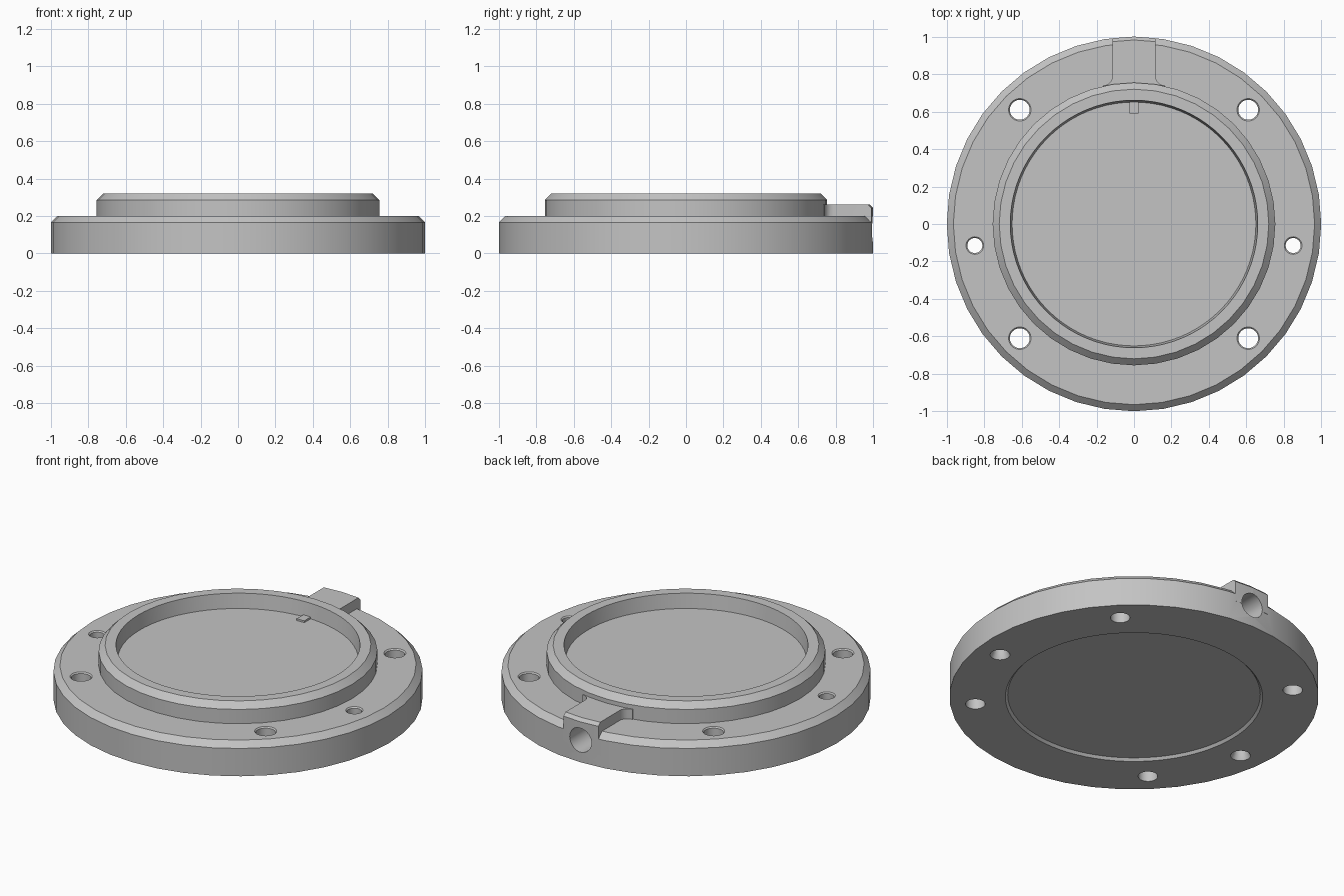
import bpy
import bmesh
from math import cos, sin, pi, radians
from mathutils import Matrix

cube = bpy.data.objects.get("Cube")
if cube:
    bpy.data.objects.remove(cube, do_unlink=True)

grey = bpy.data.materials.new("machined_grey")
grey.use_nodes = True
colour = (0.55, 0.55, 0.55, 1)
grey.diffuse_color = colour
grey.node_tree.nodes["Principled BSDF"].inputs["Base Color"].default_value = colour


def add_object(name, bm):
    """Turn a bmesh into a grey object."""
    bmesh.ops.recalc_face_normals(bm, faces=bm.faces)
    mesh = bpy.data.meshes.new(name)
    bm.to_mesh(mesh)
    bm.free()
    mesh.materials.append(grey)
    obj = bpy.data.objects.new(name, mesh)
    bpy.context.collection.objects.link(obj)
    return obj


def lathe(name, profile, sides, matrix=Matrix()):
    """Solid of revolution from (radius, height) points, capped at both ends."""
    bm = bmesh.new()
    rings = [[bm.verts.new((r * sin(2 * pi * i / sides), r * cos(2 * pi * i / sides), z))
              for i in range(sides)] for r, z in profile]
    for low, high in zip(rings, rings[1:]):
        for i in range(sides):
            j = (i + 1) % sides
            bm.faces.new((low[i], low[j], high[j], high[i]))
    bm.faces.new(rings[0])
    bm.faces.new(rings[-1])
    bm.transform(matrix)
    return add_object(name, bm)


def combine(target, other, operation):
    """Apply a boolean and discard the helper object."""
    other.hide_render = True
    mod = target.modifiers.new("combine", 'BOOLEAN')
    mod.operation = operation
    mod.solver = 'EXACT'
    mod.object = other
    bpy.context.view_layer.objects.active = target
    bpy.ops.object.modifier_apply(modifier=mod.name)
    bpy.data.objects.remove(other, do_unlink=True)


# Stepped flange with chamfered rims
flange = lathe("flange", [(1, 0), (1, 0.166), (0.965, 0.2), (0.755, 0.2),
                          (0.755, 0.285), (0.72, 0.32)], 40)

# Rear lug with a flared root and a chamfered outer edge
half = [(0.115, 0.992)]
for k in range(7):
    a = k / 6 * pi / 2
    half.append((0.165 - 0.05 * cos(a), 0.79 - 0.05 * sin(a)))
half.append((0.165, 0.7))
outline = [(0, 1.001)] + half + [(-x, y) for x, y in reversed(half)]
bm = bmesh.new()
base = bm.faces.new([bm.verts.new((x, y, 0.12)) for x, y in outline])
grown = bmesh.ops.extrude_face_region(bm, geom=[base])["geom"]
bmesh.ops.translate(bm, vec=(0, 0, 0.14),
                    verts=[v for v in grown if isinstance(v, bmesh.types.BMVert)])
rim = [e for e in bm.edges if all(v.co.z > 0.2 and v.co.y > 0.98 for v in e.verts)]
bmesh.ops.bevel(bm, geom=rim, offset=0.018, segments=1, affect='EDGES')
combine(flange, add_object("lug", bm), 'UNION')

# Upper bore and shallow underside recess
combine(flange, lathe("bore_cutter", [(0.651, 0.233), (0.661, 0.32), (0.663, 0.34)], 80),
        'DIFFERENCE')
combine(flange, lathe("recess_cutter", [(0.706, -0.01), (0.697, 0), (0.684, 0.015)], 80),
        'DIFFERENCE')

# Four mounting holes and two countersunk side holes
for sx in (-1, 1):
    for sy in (-1, 1):
        combine(flange, lathe("mount_hole_cutter",
                              [(0.053, -0.1), (0.053, 0.193), (0.067, 0.207)], 32,
                              Matrix.Translation((sx * 0.61, sy * 0.61, 0))), 'DIFFERENCE')
    combine(flange, lathe("side_hole_cutter",
                          [(0.06, -0.01), (0.054, 0), (0.04, 0.03), (0.04, 0.193),
                           (0.054, 0.207)], 32,
                          Matrix.Translation((sx * 0.85, -0.115, 0))), 'DIFFERENCE')

# Radial port through the lug face
turn = Matrix.Translation((0, 0, 0.132)) @ Matrix.Rotation(radians(-90), 4, 'X')
combine(flange, lathe("port_cutter", [(0.072, 0.74), (0.072, 1.1)], 32, turn), 'DIFFERENCE')

# Small index tab on the bore floor
bm = bmesh.new()
bmesh.ops.create_cube(bm, size=1)
bm.transform(Matrix.Translation((0, 0.624, 0.236)) @ Matrix.Diagonal((0.05, 0.068, 0.016, 1)))
add_object("index_tab", bm)

# Smooth the round walls, keep the edges sharp
bpy.ops.object.select_all(action='DESELECT')
flange.select_set(True)
bpy.context.view_layer.objects.active = flange
bpy.ops.object.shade_smooth_by_angle(angle=radians(25))
